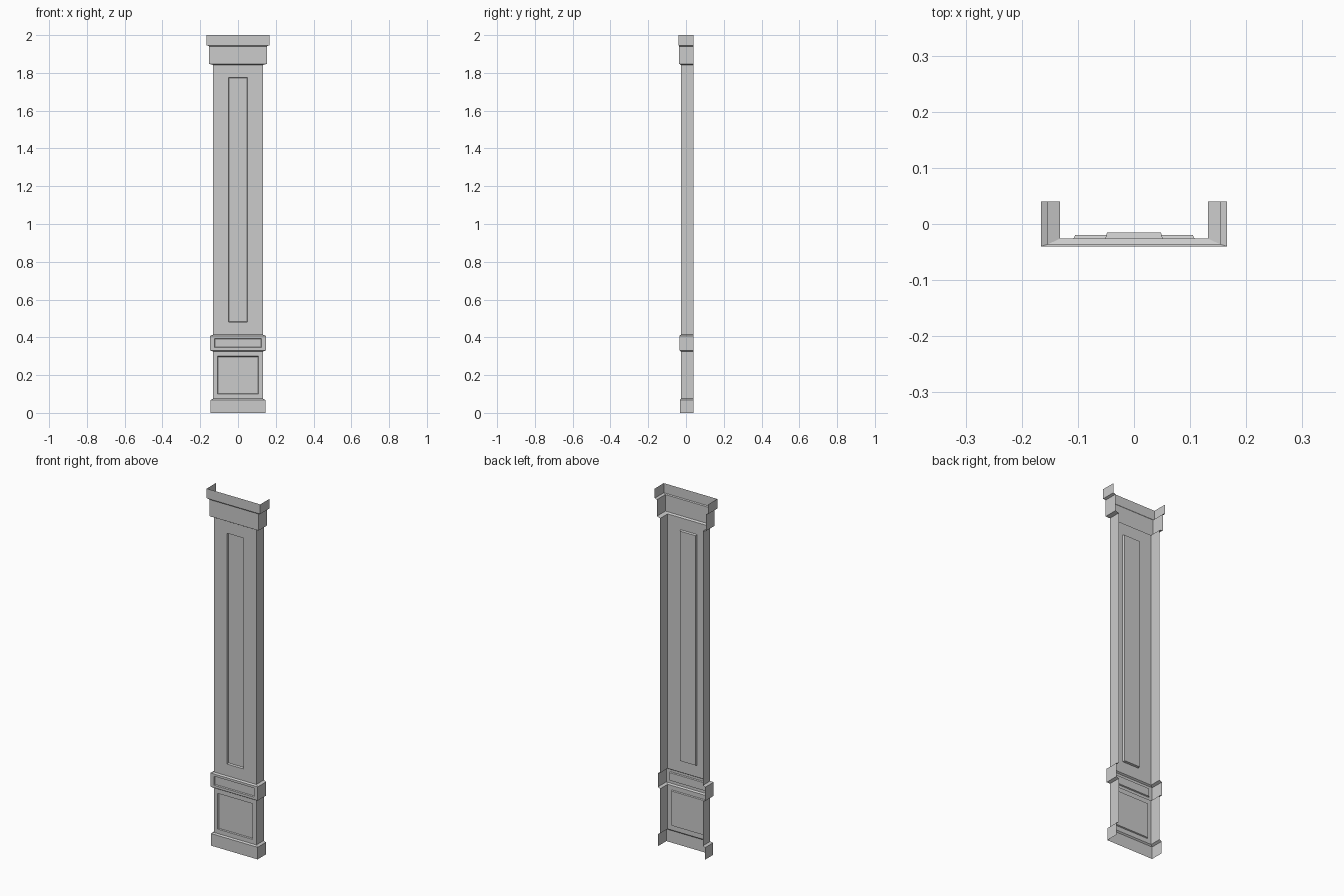
import bpy, bmesh

cube = bpy.data.objects.get("Cube")
if cube:
    bpy.data.objects.remove(cube, do_unlink=True)

BACK = 0.04

stone = bpy.data.materials.new("grey stone")
stone.use_nodes = True
stone.diffuse_color = (0.6, 0.6, 0.6, 1)
stone.node_tree.nodes["Principled BSDF"].inputs["Base Color"].default_value = (0.6, 0.6, 0.6, 1)


def rect(bm, half, y, low, high):
    """Rectangle of vertices facing the front."""
    return [bm.verts.new((x, y, z)) for x, z in
            ((-half, low), (half, low), (half, high), (-half, high))]


def section(name, levels, panel=None):
    """Open-backed three-sided shell through (z, half width, front y) levels.
    The panel (half width, low, high, depth, slope) is sunk in the tallest wall."""
    bm = bmesh.new()
    rows = [[bm.verts.new(p) for p in
             ((-w, BACK, z), (-w, y, z), (w, y, z), (w, BACK, z))]
            for z, w, y in levels]
    for i, (a, b) in enumerate(zip(rows, rows[1:])):
        z0, w0, y0 = levels[i]
        z1, w1, y1 = levels[i + 1]
        for k in range(3):
            quad = [a[k], a[k + 1], b[k + 1], b[k]]
            if panel and k == 1 and w0 == w1 and panel[1] > z0 and panel[2] < z1:
                half, low, high, depth, slope = panel
                rim = rect(bm, half, y0, low, high)
                floor = rect(bm, half - slope, y0 + depth, low + slope, high - slope)
                for outer, inner in ((quad, rim), (rim, floor)):
                    for j in range(4):
                        n = (j + 1) % 4
                        bm.faces.new((outer[j], outer[n], inner[n], inner[j]))
                bm.faces.new(floor)
            else:
                bm.faces.new(quad)
    mesh = bpy.data.meshes.new(name)
    bm.to_mesh(mesh)
    bm.free()
    mesh.materials.append(stone)
    obj = bpy.data.objects.new(name, mesh)
    bpy.context.collection.objects.link(obj)


SHAFT = (0.132, -0.026)     # half width and front of the plain walls
BASE = (0.145, -0.033)
BAND = (0.147, -0.035)
CAPITAL = (0.153, -0.036)
CORNICE = (0.166, -0.04)

# Foot and pedestal
section("base", [(0, *BASE), (0.068, *BASE), (0.075, *SHAFT)])
section("pedestal", [(0.075, *SHAFT), (0.325, *SHAFT)],
        (0.108, 0.1, 0.3, 0.006, 0.003))

# Projecting band above the pedestal
section("middle_band", [(0.325, *SHAFT), (0.331, *BAND), (0.408, *BAND), (0.414, *SHAFT)],
        (0.125, 0.345, 0.395, 0.006, 0.003))

# Tall shaft with a narrow sunk panel
section("shaft", [(0.414, *SHAFT), (1.842, *SHAFT)],
        (0.051, 0.48, 1.775, 0.011, 0.003))

# Stepped head
section("capital", [(1.842, *SHAFT), (1.848, *CAPITAL), (1.941, *CAPITAL)])
section("cornice", [(1.941, *CAPITAL), (1.946, *CORNICE), (2.0, *CORNICE)])
